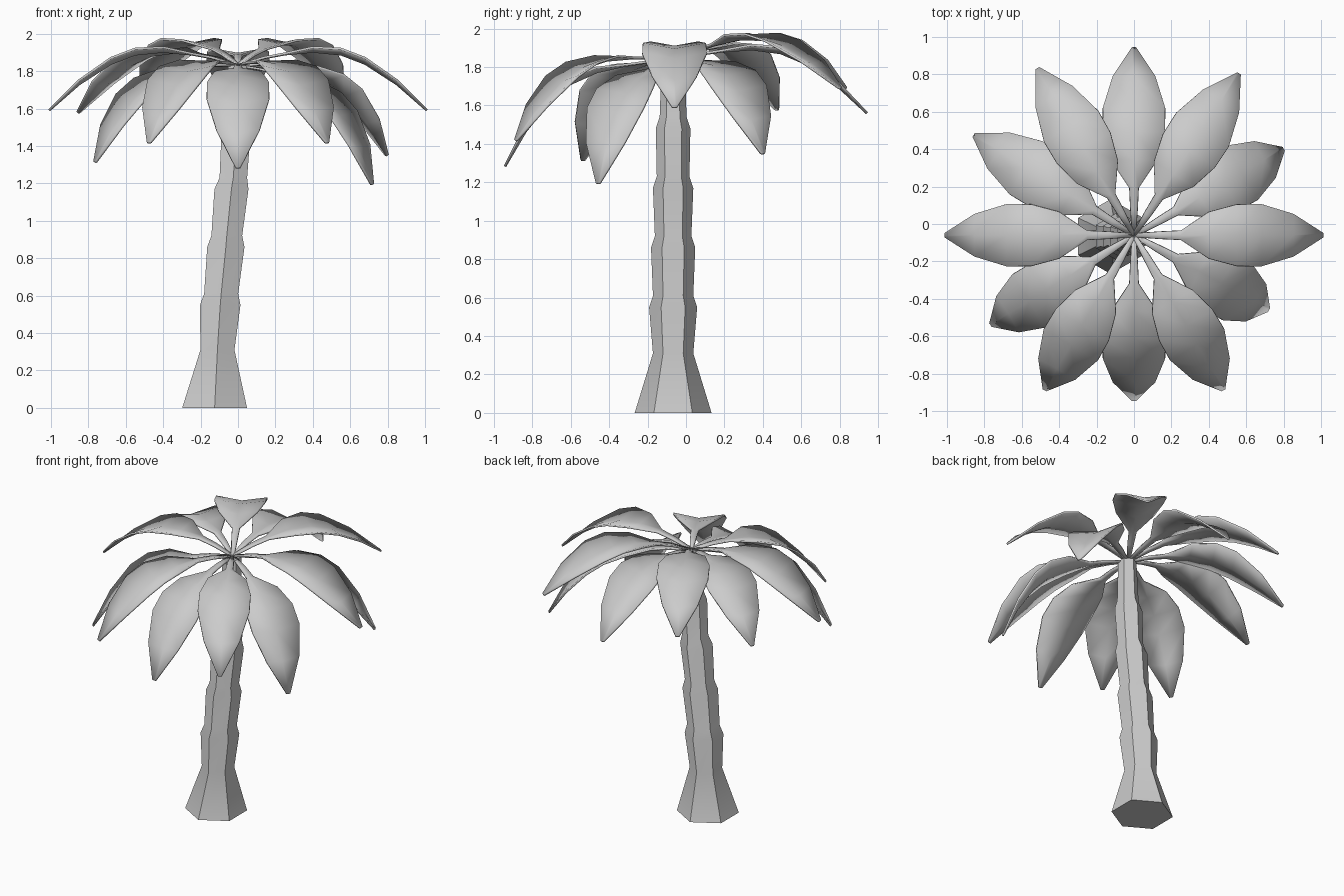
import bpy, bmesh, math
from mathutils import Matrix, Vector

cube = bpy.data.objects.get("Cube")
if cube:
    bpy.data.objects.remove(cube, do_unlink=True)

grey = bpy.data.materials.new("plain grey")
grey.use_nodes = True
grey.diffuse_color = (0.6, 0.6, 0.6, 1)
grey.node_tree.nodes["Principled BSDF"].inputs["Base Color"].default_value = (0.6, 0.6, 0.6, 1)


def finish(name, bm):
    bmesh.ops.recalc_face_normals(bm, faces=bm.faces[:])
    mesh = bpy.data.meshes.new(name)
    bm.to_mesh(mesh)
    bm.free()
    obj = bpy.data.objects.new(name, mesh)
    bpy.context.collection.objects.link(obj)
    mesh.materials.append(grey)
    bpy.ops.object.select_all(action="DESELECT")
    obj.select_set(True)
    bpy.context.view_layer.objects.active = obj
    bpy.ops.object.shade_smooth_by_angle(angle=math.radians(35))
    return obj


CROWN = Vector((0, -0.06, 1.83))

# Trunk: six-sided rings (centre x, height, radius), pinched between segments
RINGS = [(-0.125, 0, 0.2), (-0.11, 0.31, 0.105), (-0.095, 0.55, 0.125),
         (-0.09, 0.61, 0.105), (-0.065, 0.86, 0.115), (-0.06, 0.92, 0.095),
         (-0.035, 1.17, 0.105), (-0.025, 1.23, 0.085), (-0.01, 1.48, 0.09),
         (-0.005, 1.54, 0.07), (0, 1.83, 0.06)]
bm = bmesh.new()
loops = []
for cx, z, r in RINGS:
    loops.append([bm.verts.new((cx + r * math.sin(k * math.pi / 3),
                                -0.067 + r * math.cos(k * math.pi / 3), z)) for k in range(6)])
for a, b in zip(loops, loops[1:]):
    for k in range(6):
        bm.faces.new((a[k], a[k - 1], b[k - 1], b[k]))
bm.faces.new(loops[0])
bm.faces.new(loops[-1])
finish("trunk", bm)

# Leaf sections: distance out, rise, half width
SECTIONS = [(0, 0, 0.01), (0.14, 0.04, 0.02), (0.25, 0.06, 0.025), (0.4, 0.075, 0.125),
            (0.55, 0.06, 0.165), (0.68, 0.01, 0.167), (0.85, -0.1, 0.115), (1.01, -0.24, 0.012)]
REST = 13.5


def leaf(name, heading, droop):
    bm = bmesh.new()
    rows = []
    for x, z, w in SECTIONS:
        lift = 0.18 * w
        rows.append([bm.verts.new((x, s * w, z + abs(s) * lift)) for s in (-1, 0, 1)])
    for a, b in zip(rows, rows[1:]):
        for k in (0, 1):
            bm.faces.new((a[k], b[k], b[k + 1], a[k + 1]))
    turn = Matrix.Rotation(math.radians(heading), 4, "Z")
    tilt = Matrix.Rotation(math.radians(droop - REST), 4, "Y")
    bmesh.ops.transform(bm, matrix=Matrix.Translation(CROWN) @ turn @ tilt, verts=bm.verts[:])
    obj = finish(name, bm)
    solid = obj.modifiers.new("thickness", "SOLIDIFY")
    solid.thickness = 0.012
    solid.offset = 0


# Crown of twelve leaves: heading, droop of the tip
LEAVES = [(0, 13.5), (30, 27.8), (57, 8), (90, 15.3), (120, 8), (148, 14.2), (180, 13.5),
          (212, 30), (240, 23.6), (270, 32), (300, 23.6), (331, 38)]
for i, (heading, droop) in enumerate(LEAVES):
    leaf(f"leaf_{i + 1}", heading, droop)
